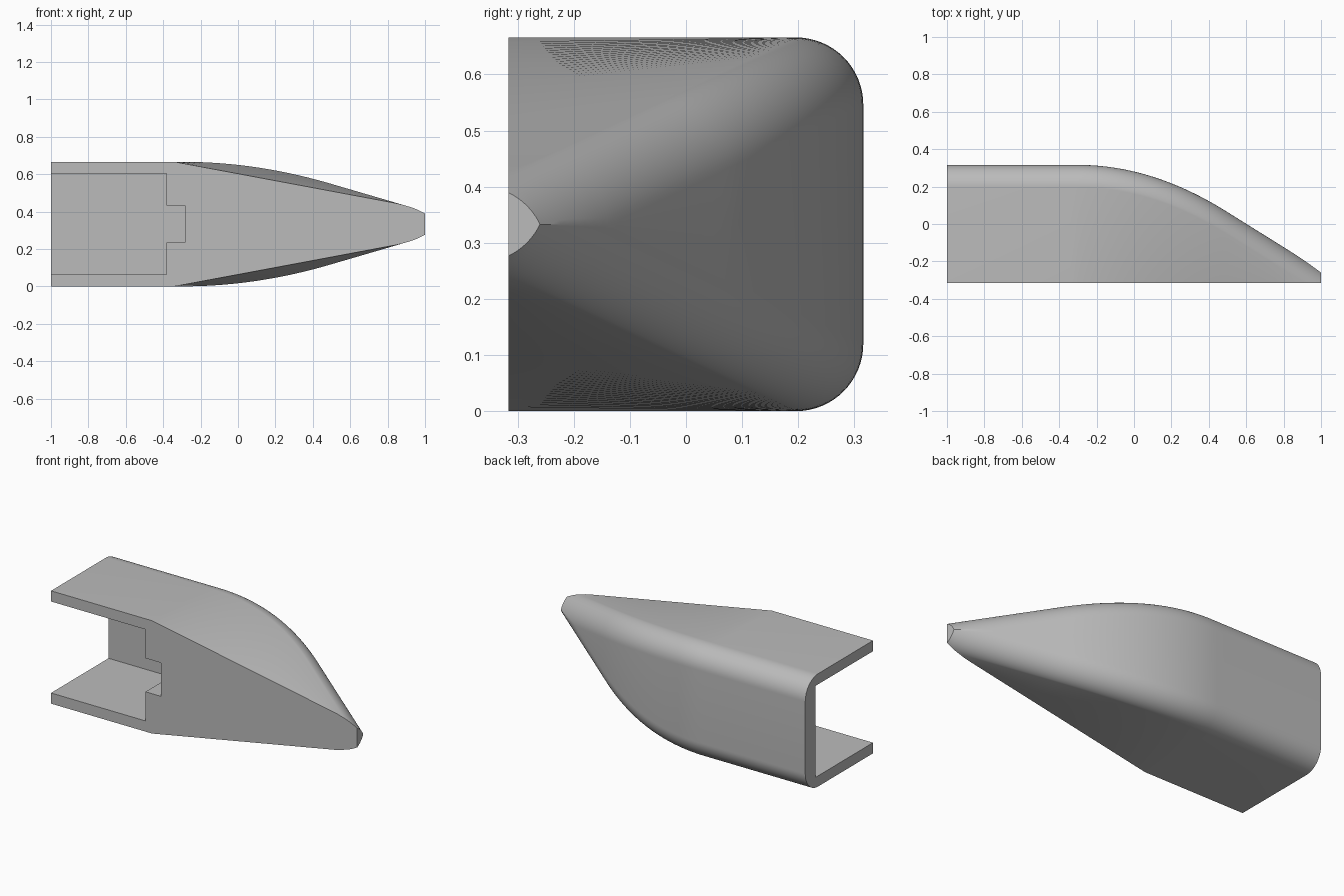
import bpy
import bmesh
from math import acos, asin, cos, sin, pi

cube = bpy.data.objects.get("Cube")
if cube:
    bpy.data.objects.remove(cube, do_unlink=True)

FRONT, BACK, HEIGHT = -0.316, 0.316, 0.666
MID, RADIUS, ARC_STEPS = HEIGHT / 2, 0.12, 16

grey = bpy.data.materials.new("plain grey")
grey.use_nodes = True
colour = (0.5, 0.5, 0.5, 1)
grey.diffuse_color = colour
grey.node_tree.nodes["Principled BSDF"].inputs["Base Color"].default_value = colour


def taper(x):
    """Parabolic bend that runs out into a straight slope."""
    if x < -0.3:
        return 0
    bend = min(x, 0.49)
    return 0.7 * (bend + 0.3) ** 2 + 1.106 * (x - bend)


def section(x):
    """Closed outline: flat front, rounded back corners, mirrored about MID."""
    t = taper(x)
    top = HEIGHT - 0.2645 * t
    cy, cz = BACK - 0.564 * t - RADIUS, top - RADIUS
    start, end = pi / 2, 0
    half = []
    if cy >= FRONT:
        edge = HEIGHT - 0.187 * max(0, x + 0.34)
        half.append((FRONT, min(edge, top)))
    else:
        start = acos((FRONT - cy) / RADIUS)
        half.append((FRONT, cz + RADIUS * sin(start)))
    if cz < MID:
        end = asin((MID - cz) / RADIUS)
    for i in range(ARC_STEPS + 1):
        a = start + (end - start) * i / ARC_STEPS
        half.append((cy + RADIUS * cos(a), cz + RADIUS * sin(a)))
    middle = (half[-1][0], MID)
    lower = [(y, HEIGHT - z) for y, z in reversed(half)]
    return half + [middle] + lower


# Tapered body lofted along x
stations = [-1, -0.34] + [-0.3 + 1.3 * i / 52 for i in range(53)]
bm = bmesh.new()
rings = [[bm.verts.new((x, y, z)) for y, z in section(x)] for x in stations]
for a, b in zip(rings, rings[1:]):
    for i in range(len(a)):
        j = (i + 1) % len(a)
        bm.faces.new((a[i], a[j], b[j], b[i]))
bm.faces.new(rings[0])
bm.faces.new(rings[-1])
bmesh.ops.remove_doubles(bm, verts=bm.verts, dist=0.0001)
bmesh.ops.recalc_face_normals(bm, faces=bm.faces)
mesh = bpy.data.meshes.new("tapered_body")
bm.to_mesh(mesh)
bm.free()
mesh.materials.append(grey)
body = bpy.data.objects.new("tapered_body", mesh)
bpy.context.collection.objects.link(body)


def cut_box(name, low, high):
    """Subtract a box from the body."""
    bpy.ops.mesh.primitive_cube_add(
        size=1, location=[(a + b) / 2 for a, b in zip(low, high)])
    cutter = bpy.context.object
    cutter.name = name
    cutter.scale = [b - a for a, b in zip(low, high)]
    cutter.hide_render = True
    cutter.data.materials.append(grey)
    mod = body.modifiers.new(name, "BOOLEAN")
    mod.operation, mod.solver, mod.object = "DIFFERENCE", "EXACT", cutter
    bpy.ops.object.select_all(action="DESELECT")
    bpy.context.view_layer.objects.active = body
    body.select_set(True)
    bpy.ops.object.modifier_apply(modifier=name)
    bpy.data.objects.remove(cutter, do_unlink=True)


# Open pocket and the small slot at its inner end
cut_box("pocket_cutter", (-1.2, -0.5, 0.063), (-0.383, 0.22, 0.603))
cut_box("slot_cutter", (-0.5, -0.5, 0.235), (-0.283, 0.22, 0.433))

body.select_set(True)
bpy.context.view_layer.objects.active = body
bpy.ops.object.shade_smooth_by_angle(angle=pi / 6)
